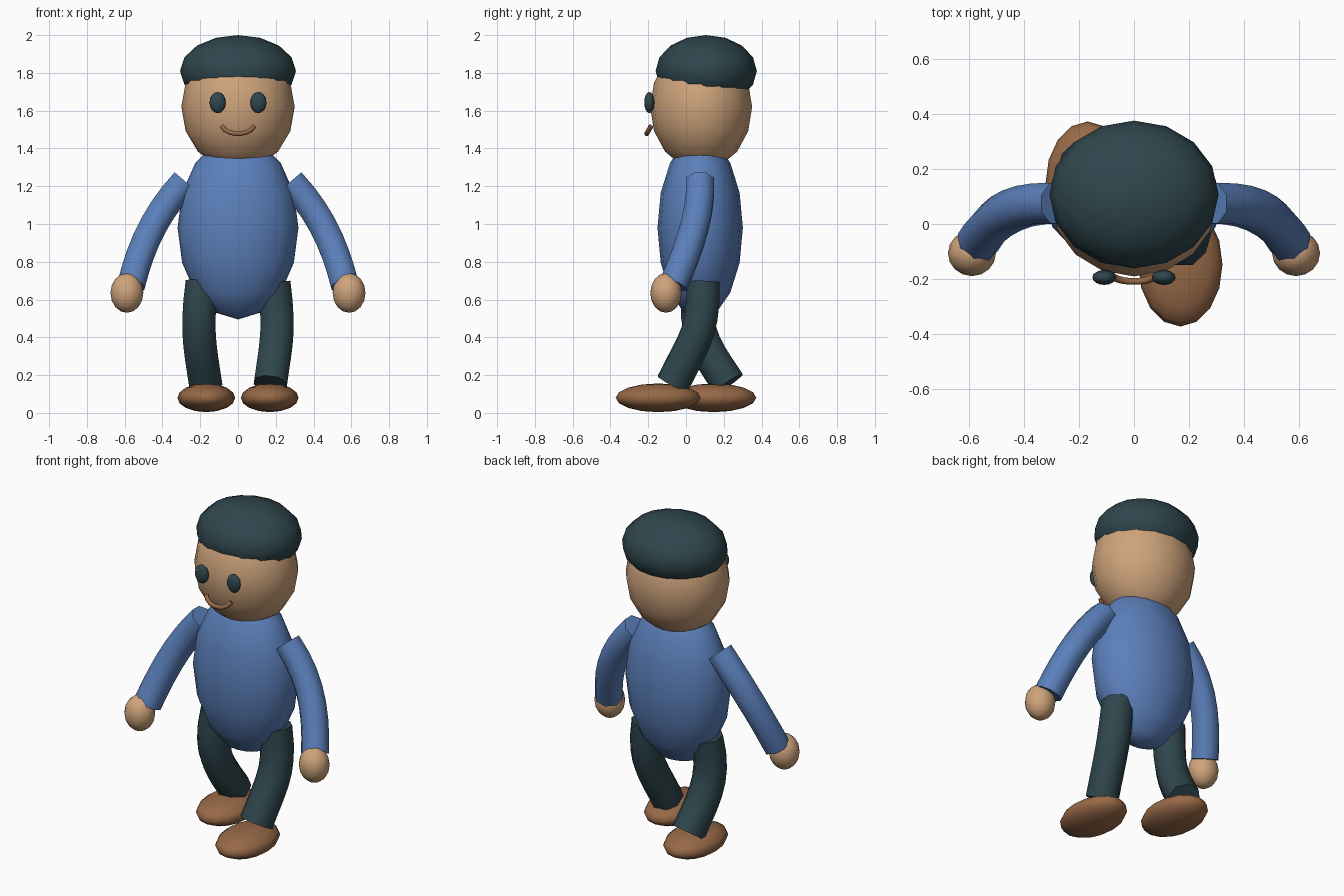
import bpy, bmesh, math
from mathutils import Vector
from mathutils.geometry import interpolate_bezier

if "Cube" in bpy.data.objects:
    bpy.data.objects.remove(bpy.data.objects["Cube"])


def material(name, rgb):
    m = bpy.data.materials.new(name)
    m.diffuse_color = (*rgb, 1)
    m.use_nodes = True
    m.node_tree.nodes["Principled BSDF"].inputs["Base Color"].default_value = m.diffuse_color
    return m


SHIRT = material("shirt blue", (0.105, 0.215, 0.495))
DARK = material("dark teal", (0.028, 0.062, 0.074))
SKIN = material("skin tan", (0.62, 0.37, 0.20))
BROWN = material("shoe brown", (0.31, 0.14, 0.063))


def finish(bm, name, mat):
    bmesh.ops.recalc_face_normals(bm, faces=bm.faces)
    me = bpy.data.meshes.new(name)
    bm.to_mesh(me)
    bm.free()
    me.materials.append(mat)
    ob = bpy.data.objects.new(name, me)
    bpy.context.collection.objects.link(ob)
    bpy.ops.object.select_all(action='DESELECT')
    ob.select_set(True)
    bpy.context.view_layer.objects.active = ob
    bpy.ops.object.shade_smooth_by_angle(angle=math.radians(60))
    return ob


def ellipsoid(name, centre, radii, mat, segments=16, rings=8):
    bm = bmesh.new()
    bmesh.ops.create_uvsphere(bm, u_segments=segments, v_segments=rings, radius=1)
    bmesh.ops.scale(bm, vec=radii, verts=bm.verts)
    bmesh.ops.translate(bm, vec=centre, verts=bm.verts)
    return finish(bm, name, mat)


def tube(name, points, radius, mat, sides=8, steps=8):
    """Capped round tube passing smoothly through four points."""
    p = [Vector(q) for q in points]
    h1 = (-5 * p[0] + 18 * p[1] - 9 * p[2] + 2 * p[3]) / 6
    h2 = (2 * p[0] - 9 * p[1] + 18 * p[2] - 5 * p[3]) / 6
    path = interpolate_bezier(p[0], h1, h2, p[3], steps)
    bm = bmesh.new()
    rings = []
    for i, c in enumerate(path):
        tangent = (path[min(i + 1, steps - 1)] - path[max(i - 1, 0)]).normalized()
        u = tangent.cross(Vector((0, 1, 0))).normalized()
        v = tangent.cross(u)
        ring = []
        for k in range(sides):
            a = math.tau * (k + 0.5) / sides
            ring.append(bm.verts.new(c + radius * (math.cos(a) * u + math.sin(a) * v)))
        rings.append(ring)
    for a, b in zip(rings, rings[1:]):
        for k in range(sides):
            n = (k + 1) % sides
            bm.faces.new((a[k], a[n], b[n], b[k]))
    bm.faces.new(rings[0])
    bm.faces.new(rings[-1])
    return finish(bm, name, mat)


# Torso, head and hair cap
ellipsoid("torso", (0, 0.075, 0.98), (0.32, 0.226, 0.485), SHIRT)
ellipsoid("head", (0, 0.08, 1.62), (0.30, 0.27, 0.335), SKIN)
ellipsoid("hair", (0, 0.107, 1.81), (0.307, 0.268, 0.19), DARK)

# Paired face details, arms and hands
for side, s in (("left", -1), ("right", 1)):
    ellipsoid(side + "_eye", (s * 0.108, -0.194, 1.643), (0.043, 0.027, 0.056), DARK)
    tube(side + "_arm", [(s * 0.28, 0.075, 1.225), (s * 0.415, 0.06, 1.05),
                         (s * 0.505, 0.01, 0.87), (s * 0.565, -0.065, 0.68)], 0.08, SHIRT)
    ellipsoid(side + "_hand", (s * 0.588, -0.106, 0.635), (0.087, 0.083, 0.105), SKIN)

# Smiling mouth
tube("mouth", [(-0.085, -0.185, 1.518), (-0.035, -0.206, 1.482),
               (0.035, -0.206, 1.482), (0.085, -0.185, 1.518)], 0.013, BROWN)

# Striding legs: right one forward, left one back
tube("right_leg", [(0.19, 0.09, 0.69), (0.207, 0.075, 0.48),
                   (0.197, 0.02, 0.33), (0.172, -0.07, 0.155)], 0.095, DARK)
tube("left_leg", [(-0.19, 0.075, 0.69), (-0.207, 0.065, 0.48),
                  (-0.197, 0.12, 0.32), (-0.172, 0.225, 0.155)], 0.095, DARK)
ellipsoid("right_shoe", (0.168, -0.147, 0.08), (0.153, 0.225, 0.076), BROWN)
ellipsoid("left_shoe", (-0.168, 0.147, 0.08), (0.153, 0.225, 0.076), BROWN)
